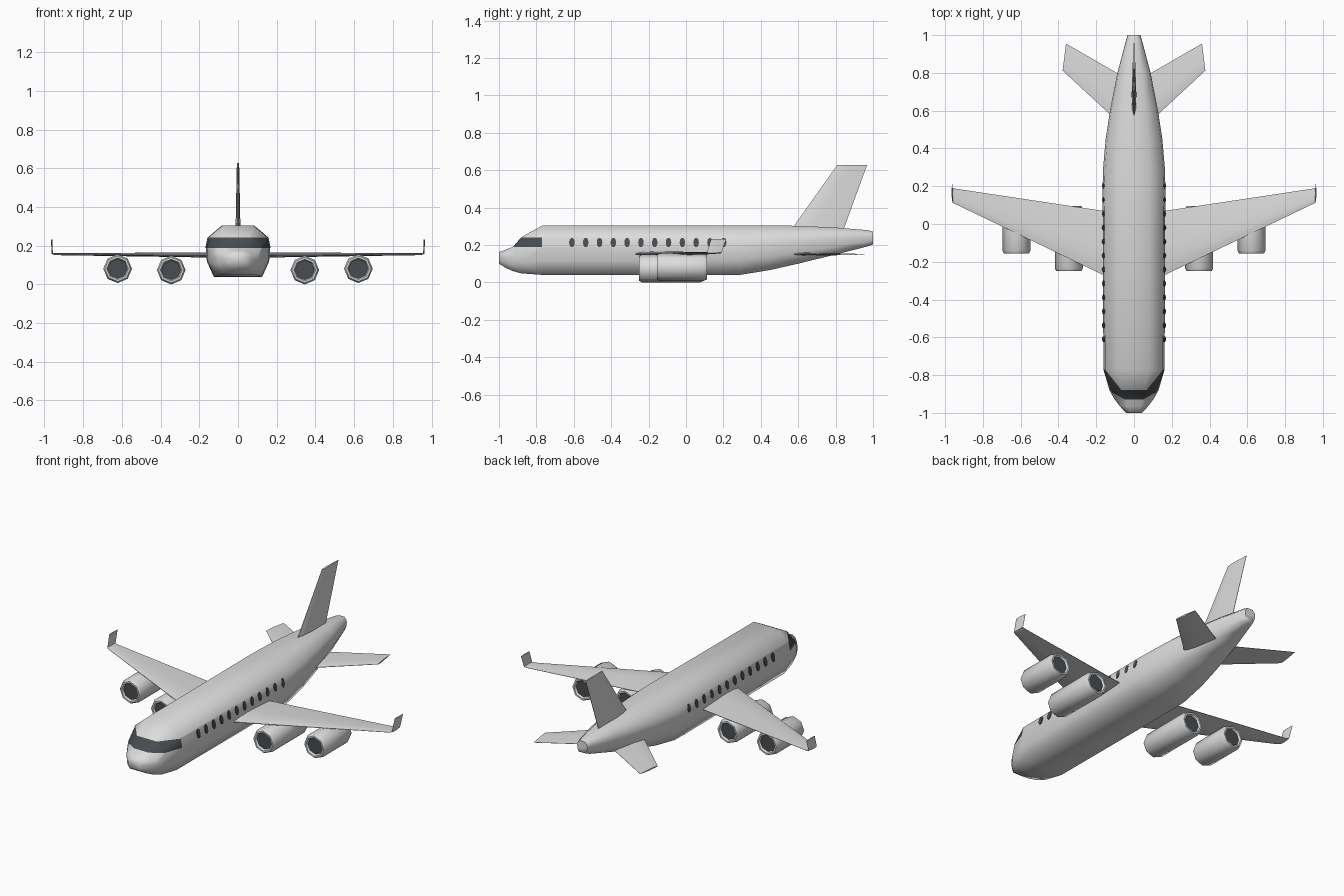
import bpy, bmesh, math
from mathutils import Vector

if "Cube" in bpy.data.objects:
    bpy.data.objects.remove(bpy.data.objects["Cube"])


def material(name, rgb):
    m = bpy.data.materials.new(name)
    m.diffuse_color = (*rgb, 1)
    m.use_nodes = True
    m.node_tree.nodes["Principled BSDF"].inputs["Base Color"].default_value = m.diffuse_color
    return m


BODY = material("light grey paint", (0.72, 0.72, 0.72))
DARK = material("dark slate glass", (0.065, 0.075, 0.085))


def loft(bm, rings):
    """Skin a list of closed rings and cap both ends."""
    vr = [[bm.verts.new(p) for p in r] for r in rings]
    n = len(vr[0])
    for a, b in zip(vr, vr[1:]):
        for i in range(n):
            bm.faces.new((a[i], a[(i + 1) % n], b[(i + 1) % n], b[i]))
    return bm.faces.new(vr[0]), bm.faces.new(vr[-1])


def finish(name, bm, angle=40, mats=(BODY, DARK)):
    bmesh.ops.recalc_face_normals(bm, faces=bm.faces)
    for f in bm.faces:
        f.smooth = True
    for e in bm.edges:
        e.smooth = e.calc_face_angle(0) < math.radians(angle)
    me = bpy.data.meshes.new(name)
    bm.to_mesh(me)
    bm.free()
    for m in mats:
        me.materials.append(m)
    ob = bpy.data.objects.new(name, me)
    bpy.context.collection.objects.link(ob)
    return ob


# Fuselage: faceted section (fraction of half width, fraction of height)
half = [(0.5, 1), (0.94, 0.77), (1, 0.58), (0.97, 0.3), (0.75, 0)]
section = half + [(-x, h) for x, h in reversed(half)]
stations = [  # y, half width, bottom, top
    (-1.0, 0.042, 0.10, 0.162), (-0.965, 0.075, 0.078, 0.174),
    (-0.925, 0.105, 0.06, 0.19), (-0.88, 0.13, 0.048, 0.242),
    (-0.77, 0.162, 0.04, 0.303), (0.2, 0.166, 0.038, 0.305),
    (0.29, 0.164, 0.04, 0.305), (0.45, 0.15, 0.066, 0.305),
    (0.6, 0.127, 0.1, 0.302), (0.8, 0.088, 0.149, 0.293),
    (0.97, 0.043, 0.192, 0.279), (1.0, 0.034, 0.203, 0.272)]
bm = bmesh.new()
loft(bm, [[Vector((w * x, y, zb + (zt - zb) * h)) for x, h in section]
          for y, w, zb, zt in stations])

# Cockpit glass: cut the nose at two heights and colour the band between
for z in (0.188, 0.241):
    vs = [v for v in bm.verts if v.co.y < -0.765]
    es = [e for e in bm.edges if all(v.co.y < -0.765 for v in e.verts)]
    fs = [f for f in bm.faces if all(v.co.y < -0.765 for v in f.verts)]
    bmesh.ops.bisect_plane(bm, geom=vs + es + fs, dist=1e-4,
                           plane_co=(0, 0, z), plane_no=(0, 0, 1))
for f in bm.faces:
    c = f.calc_center_median()
    if c.y < -0.77 and 0.188 < c.z < 0.2415:
        f.material_index = 1
finish("fuselage", bm, 70)

# Cabin windows: thin oval plates lying on the sloped side panel
bm = bmesh.new()
for s in (1, -1):
    for i in range(12):
        yc = -0.61 + 0.0738 * i
        rings = []
        for off in (-0.004, 0.003):
            ring = []
            for k in range(10):
                a = math.tau * k / 10
                dz = 0.026 * math.sin(a)
                ring.append(Vector((s * (0.1605 - 0.2 * dz + off),
                                    yc + 0.015 * math.cos(a), 0.213 + dz)))
            rings.append(ring)
        loft(bm, rings)
finish("cabin_windows", bm, 40, (DARK,))


def foil(lead, trail, thick, up):
    """Slim airfoil ring between a leading and a trailing point."""
    up = Vector(up) * thick / 2
    lead, trail = Vector(lead), Vector(trail)
    shape = [(0, 0.15), (0.12, 0.75), (0.4, 1), (1, 0.12),
             (1, -0.12), (0.4, -1), (0.12, -0.75), (0, -0.15)]
    return [lead.lerp(trail, t) + up * u for t, u in shape]


for s, side in ((1, "right"), (-1, "left")):
    # Main wing with upturned tip
    bm = bmesh.new()
    loft(bm, [
        foil((s * 0.10, -0.30, 0.152), (s * 0.10, 0.06, 0.152), 0.028, (0, 0, 1)),
        foil((s * 0.945, 0.105, 0.156), (s * 0.945, 0.187, 0.156), 0.010, (0, 0, 1)),
        foil((s * 0.960, 0.112, 0.160), (s * 0.960, 0.190, 0.160), 0.009, (-s * 0.7, 0, 0.7)),
        foil((s * 0.963, 0.135, 0.232), (s * 0.963, 0.215, 0.232), 0.007, (-s, 0, 0))])
    finish(side + "_wing", bm)

    # Tailplane
    bm = bmesh.new()
    loft(bm, [
        foil((s * 0.03, 0.49, 0.152), (s * 0.03, 0.765, 0.152), 0.018, (0, 0, 1)),
        foil((s * 0.378, 0.812, 0.150), (s * 0.36, 0.955, 0.150), 0.009, (0, 0, 1))])
    finish(side + "_tailplane", bm)

    # Engines: eight-sided pods with dark inset intake and exhaust
    for label, x, zc, y0, y1 in (("inner", 0.345, 0.074, -0.25, 0.095),
                                 ("outer", 0.622, 0.081, -0.155, 0.112)):
        prof = [(0.05, y0 + 0.012), (0.056, y0), (0.066, y0), (0.074, y0 + 0.014),
                (0.074, y1 - 0.02), (0.066, y1), (0.056, y1), (0.05, y1 - 0.012)]
        bm = bmesh.new()
        caps = loft(bm, [[Vector((s * x + r * math.cos(k * math.pi / 4), y,
                                  zc + r * math.sin(k * math.pi / 4)))
                          for k in range(8)] for r, y in prof])
        for f in caps:
            f.material_index = 1
        finish(f"{side}_{label}_engine", bm, 50)

# Tail fin
bm = bmesh.new()
loft(bm, [foil((0, 0.555, 0.27), (0, 0.838, 0.27), 0.026, (1, 0, 0)),
          foil((0, 0.808, 0.627), (0, 0.968, 0.627), 0.012, (1, 0, 0))])
finish("tail_fin", bm)
